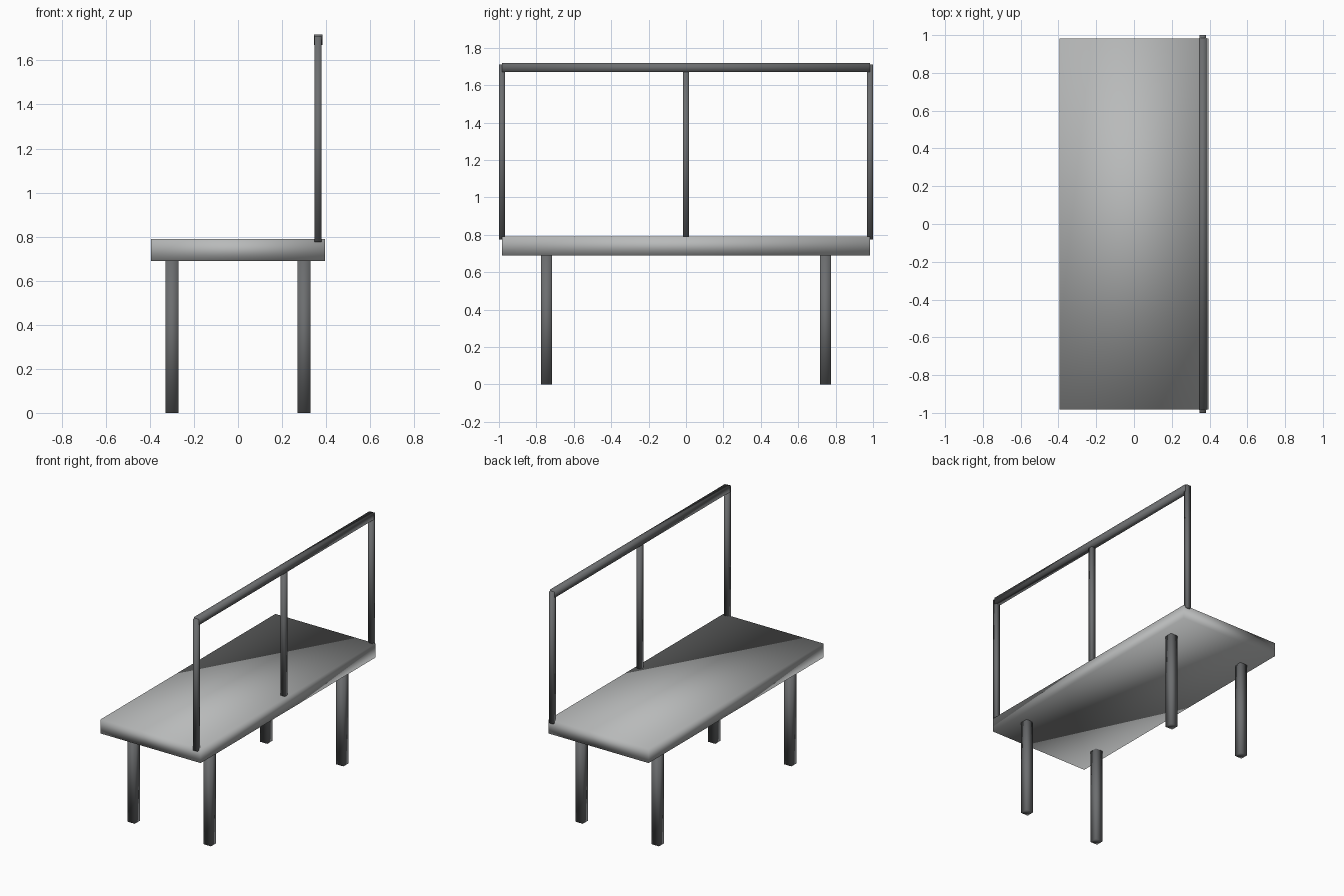
import bpy

default_cube = bpy.data.objects.get("Cube")
if default_cube:
    bpy.data.objects.remove(default_cube, do_unlink=True)


def make_material(name, colour):
    mat = bpy.data.materials.new(name)
    mat.use_nodes = True
    mat.diffuse_color = colour
    mat.node_tree.nodes["Principled BSDF"].inputs["Base Color"].default_value = colour
    return mat


seat_grey = make_material("light grey", (0.48, 0.49, 0.49, 1))
metal_grey = make_material("dark grey", (0.15, 0.155, 0.16, 1))


def box(name, low, high, mat):
    """Soft-shaded box between two opposite corners."""
    centre = [(a + b) / 2 for a, b in zip(low, high)]
    bpy.ops.mesh.primitive_cube_add(size=1, location=centre)
    obj = bpy.context.object
    obj.name = name
    obj.scale = [b - a for a, b in zip(low, high)]
    bpy.ops.object.transform_apply(location=False, rotation=False, scale=True)
    bpy.ops.object.shade_smooth()
    obj.data.materials.append(mat)
    return obj


# Seat slab
box("seat", (-0.394, -0.983, 0.69), (0.394, 0.983, 0.79), seat_grey)

# Four square legs
LEG = 0.029
for y_name, y in (("front", -0.745), ("back", 0.745)):
    for x_name, x in (("right", -0.3), ("left", 0.3)):
        box(f"{y_name}_{x_name}_leg", (x - LEG, y - LEG, 0),
            (x + LEG, y + LEG, 0.69), metal_grey)

# Backrest: three uprights and a top rail along one long edge
for name, y in (("front_post", -0.984), ("middle_post", 0), ("back_post", 0.984)):
    box(name, (0.347, y - 0.016, 0.775), (0.38, y + 0.016, 1.71), metal_grey)
box("top_rail", (0.344, -0.984, 1.67), (0.383, 0.984, 1.717), metal_grey)
